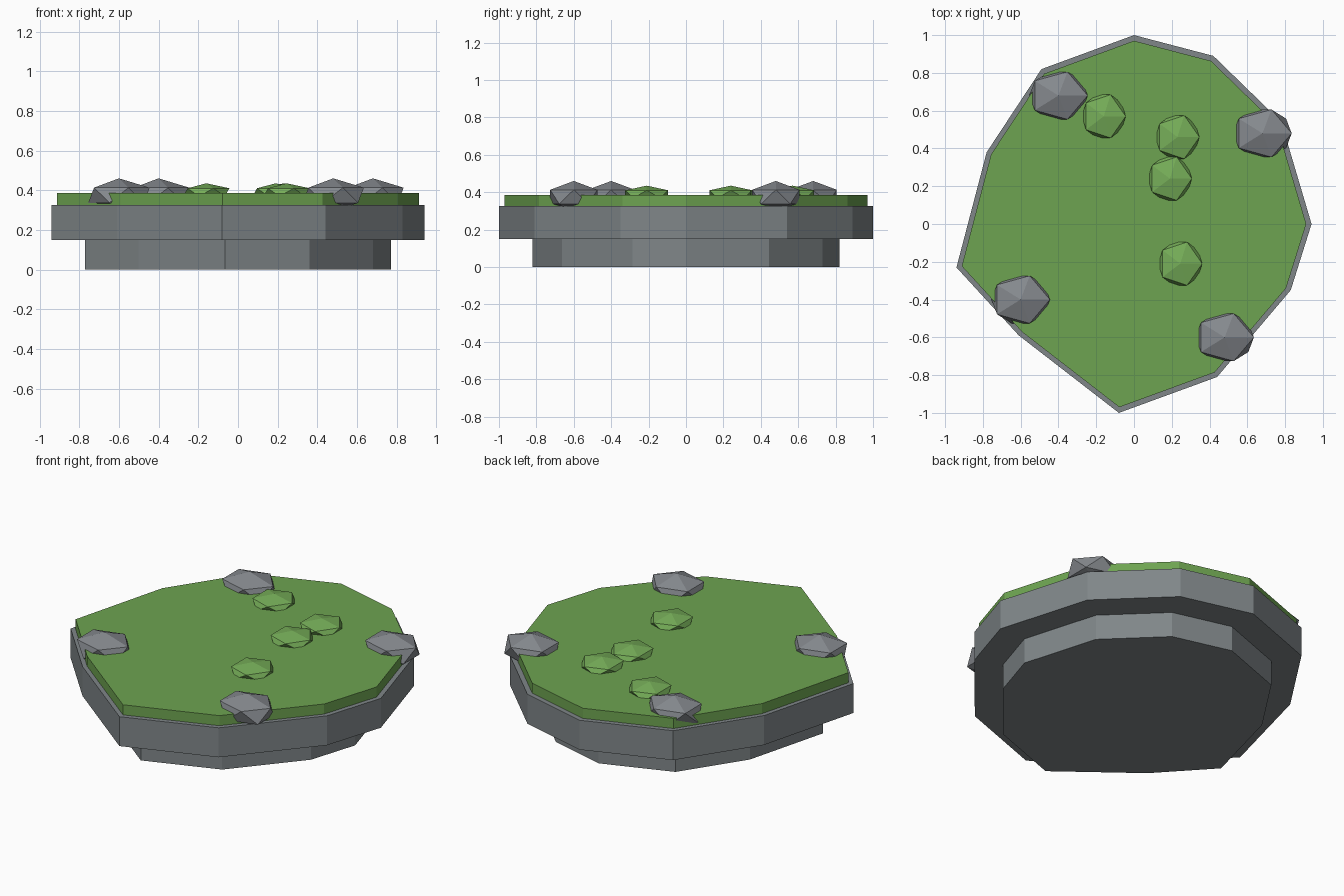
import bpy, bmesh
from mathutils import Matrix, Vector

cube = bpy.data.objects.get("Cube")
if cube:
    bpy.data.objects.remove(cube, do_unlink=True)


def material(name, rgb):
    mat = bpy.data.materials.new(name)
    mat.use_nodes = True
    mat.diffuse_color = (*rgb, 1)
    mat.node_tree.nodes["Principled BSDF"].inputs["Base Color"].default_value = (*rgb, 1)
    return mat


stone = material("stone grey", (0.215, 0.24, 0.25))
boulder = material("boulder grey", (0.235, 0.25, 0.27))
grass = material("grass green", (0.155, 0.37, 0.082))
leaf = material("bush green", (0.18, 0.42, 0.098))

# Irregular plan outline shared by every layer
OUTLINE = [(0.94, 0), (0.78, 0.54), (0.42, 0.89), (0, 1), (-0.49, 0.82), (-0.78, 0.38),
           (-0.94, -0.23), (-0.61, -0.59), (-0.08, -1), (0.44, -0.81), (0.83, -0.35)]


def finish(bm, name, mat):
    bmesh.ops.recalc_face_normals(bm, faces=bm.faces)
    mesh = bpy.data.meshes.new(name)
    bm.to_mesh(mesh)
    bm.free()
    mesh.materials.append(mat)
    obj = bpy.data.objects.new(name, mesh)
    bpy.context.collection.objects.link(obj)
    return obj


def slab(name, scale, bottom, top, mat):
    """Extrude the scaled outline between two heights."""
    bm = bmesh.new()
    base = bm.faces.new([bm.verts.new((x * scale, y * scale, bottom)) for x, y in OUTLINE])
    result = bmesh.ops.extrude_face_region(bm, geom=[base], use_keep_orig=True)
    raised = [v for v in result["geom"] if isinstance(v, bmesh.types.BMVert)]
    bmesh.ops.translate(bm, verts=raised, vec=(0, 0, top - bottom))
    return finish(bm, name, mat)


def lump(name, centre, radii, mat):
    """Squashed low-poly ball."""
    bm = bmesh.new()
    place = Matrix.Translation(centre) @ Matrix.Diagonal(Vector((*radii, 1)))
    bmesh.ops.create_icosphere(bm, subdivisions=1, radius=1, matrix=place)
    return finish(bm, name, mat)


# Stacked layers of the island
slab("lower_stone_tier", 0.82, 0, 0.15, stone)
slab("upper_stone_tier", 1, 0.15, 0.325, stone)
slab("grass_layer", 0.97, 0.325, 0.385, grass)

# Boulders around the rim
for i, (x, y) in enumerate([(-0.6, -0.4), (-0.4, 0.68), (0.48, -0.6), (0.68, 0.48)], 1):
    lump(f"boulder_{i}", (x, y, 0.375), (0.173, 0.148, 0.085), boulder)

# Low bushes on the grass
for i, (x, y) in enumerate([(-0.16, 0.57), (0.23, 0.46), (0.19, 0.24), (0.245, -0.21)], 1):
    lump(f"bush_{i}", (x, y, 0.39), (0.13, 0.135, 0.045), leaf)
